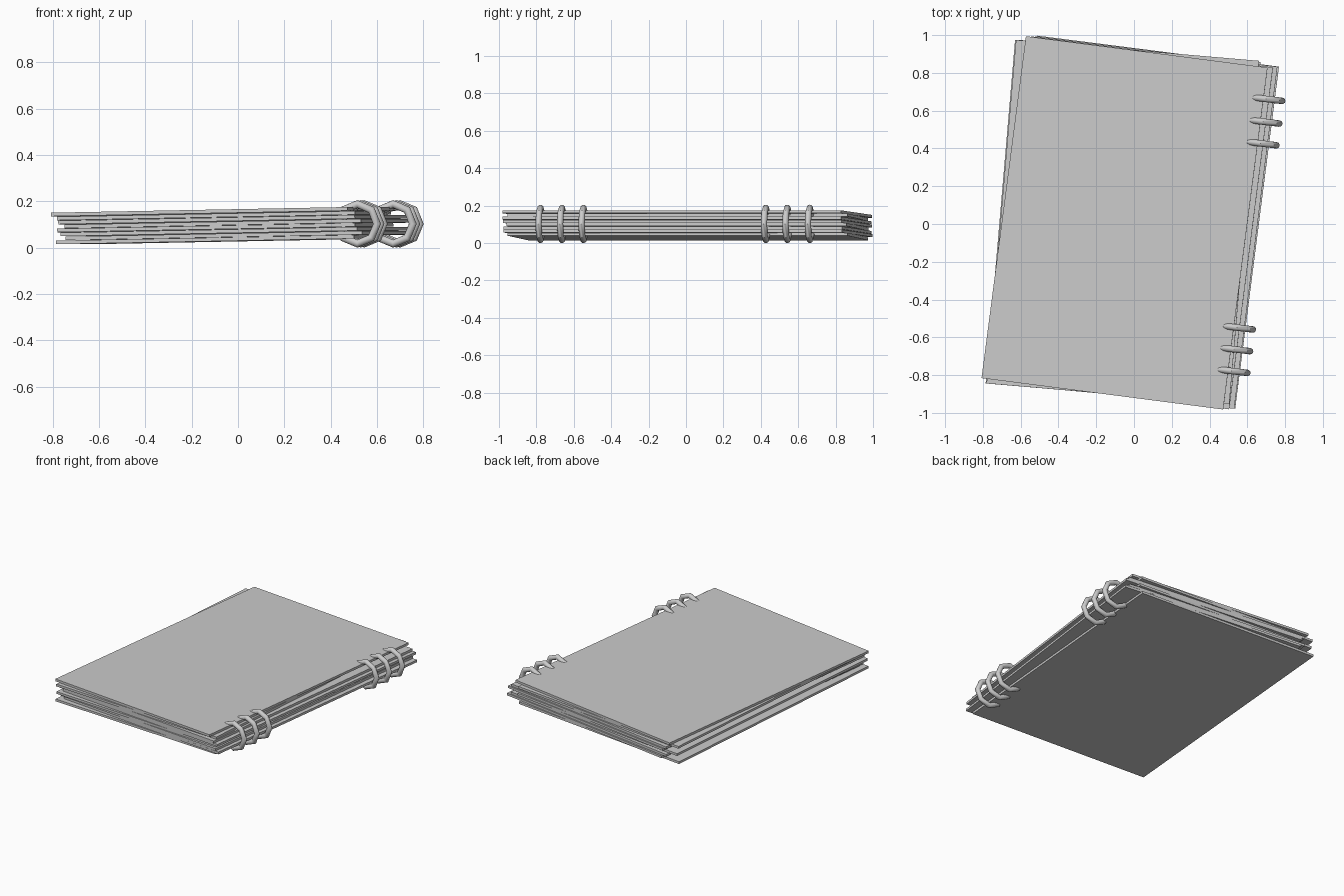
import bpy, math

if "Cube" in bpy.data.objects:
    bpy.data.objects.remove(bpy.data.objects["Cube"])

TILT = -0.019          # slight rise towards the ring side
W, L, T = 1.29, 1.825, 0.0155


def sheet(name, x, y, z, turn):
    bpy.ops.mesh.primitive_cube_add(size=1)
    ob = bpy.context.object
    ob.name = name
    ob.dimensions = (W, L, T)
    bpy.ops.object.transform_apply(location=False, rotation=False, scale=True)
    ob.location = (x, y, z)
    ob.rotation_euler = (0, TILT, -math.radians(turn))
    return ob


# Loosely stacked covers and pages, bottom to top: x, y, clockwise turn
stack = [
    (-0.065, 0.010, 4.9),
    (0.012, 0.010, 7.3),
    (-0.015, 0.008, 7.0),
    (-0.055, 0.008, 5.2),
    (0.005, 0.008, 7.2),
    (-0.020, 0.006, 7.3),
    (-0.060, 0.010, 4.9),
    (-0.050, 0.006, 7.4),
]
for i, (x, y, turn) in enumerate(stack):
    name = "back_cover" if i == 0 else "front_cover" if i == 7 else f"page_{i}"
    sheet(name, x, y, 0.0348 + i * 0.0172, turn)

# Two groups of three octagonal binder rings along the right edge
ANG = math.radians(6.8)
for i, y in enumerate((-0.78, -0.665, -0.55, 0.425, 0.54, 0.66)):
    x = 0.53 + (y + 0.78) * 0.128
    u = -0.015
    bpy.ops.mesh.primitive_torus_add(
        major_segments=8, minor_segments=12, major_radius=0.0855, minor_radius=0.017,
        location=(x + u * math.cos(ANG), y - u * math.sin(ANG), 0.1025),
        rotation=(math.pi / 2, 0, -ANG))
    bpy.context.object.name = f"binder_ring_{i + 1}"
    bpy.ops.object.shade_smooth_by_angle(angle=math.radians(35))
